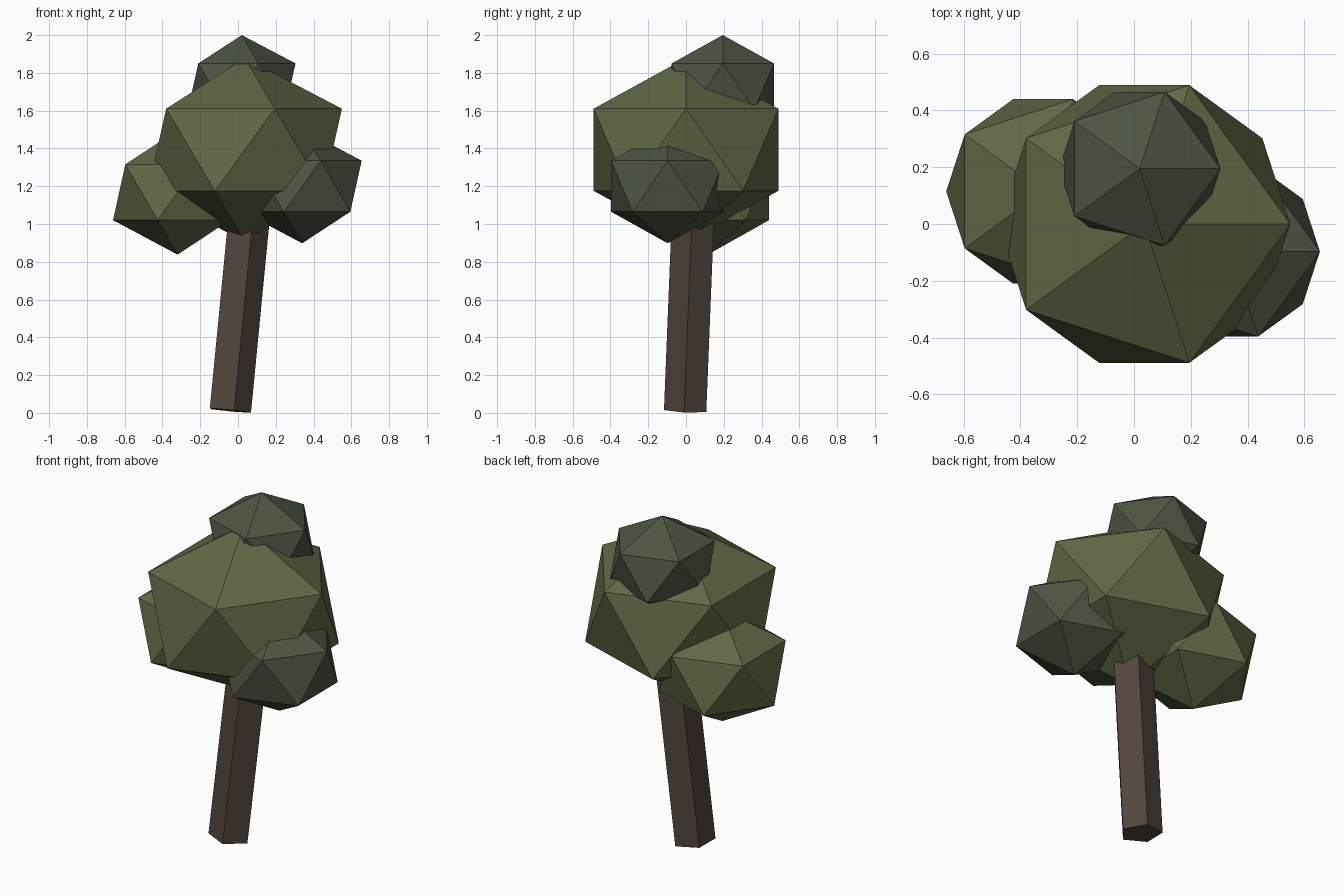
import bpy, bmesh
from math import sin, cos, radians
from mathutils import Vector, Matrix

if "Cube" in bpy.data.objects:
    bpy.data.objects.remove(bpy.data.objects["Cube"])


def material(name, rgb):
    mat = bpy.data.materials.new(name)
    mat.diffuse_color = (*rgb, 1)
    mat.use_nodes = True
    mat.node_tree.nodes["Principled BSDF"].inputs["Base Color"].default_value = mat.diffuse_color
    return mat


light_leaf = material("light_leaf", (0.115, 0.14, 0.06))
dark_leaf = material("dark_leaf", (0.075, 0.09, 0.055))
bark = material("bark", (0.085, 0.06, 0.045))


def add_object(name, bm, mat):
    mesh = bpy.data.meshes.new(name)
    bm.to_mesh(mesh)
    bm.free()
    mesh.materials.append(mat)
    obj = bpy.data.objects.new(name, mesh)
    bpy.context.collection.objects.link(obj)


def foliage(name, centre, radius, height, mat):
    bm = bmesh.new()
    shape = Matrix.Translation(centre) @ Matrix.Diagonal((radius, radius, height, 1))
    bmesh.ops.create_icosphere(bm, subdivisions=1, radius=1, matrix=shape)
    add_object(name, bm, mat)


# Leaf clumps: flattened icosahedra
foliage("main_foliage", (0.036, 0, 1.393), 0.575, 0.486, light_leaf)
foliage("left_foliage", (-0.32, 0.115, 1.168), 0.382, 0.33, light_leaf)
foliage("right_foliage", (0.34, -0.097, 1.2), 0.352, 0.302, dark_leaf)
foliage("top_foliage", (0.02, 0.195, 1.729), 0.318, 0.271, dark_leaf)

# Leaning five-sided trunk with its ends square to the axis
base = Vector((-0.049, -0.002, 0.013))
axis = Vector((0.097, 0.04, 1)).normalized()
bm = bmesh.new()
ring = []
for i in range(5):
    a = radians(14 + 72 * i)
    x, y = 0.118 * sin(a), -0.118 * cos(a)
    z = -(x * axis.x + y * axis.y) / axis.z
    ring.append(bm.verts.new(base + Vector((x, y, z))))
bottom = bm.faces.new(ring)
top = bmesh.ops.extrude_face_region(bm, geom=[bottom], use_keep_orig=True)
bmesh.ops.translate(bm, vec=axis * 1.2,
                    verts=[v for v in top["geom"] if isinstance(v, bmesh.types.BMVert)])
bmesh.ops.recalc_face_normals(bm, faces=bm.faces)
add_object("trunk", bm, bark)
